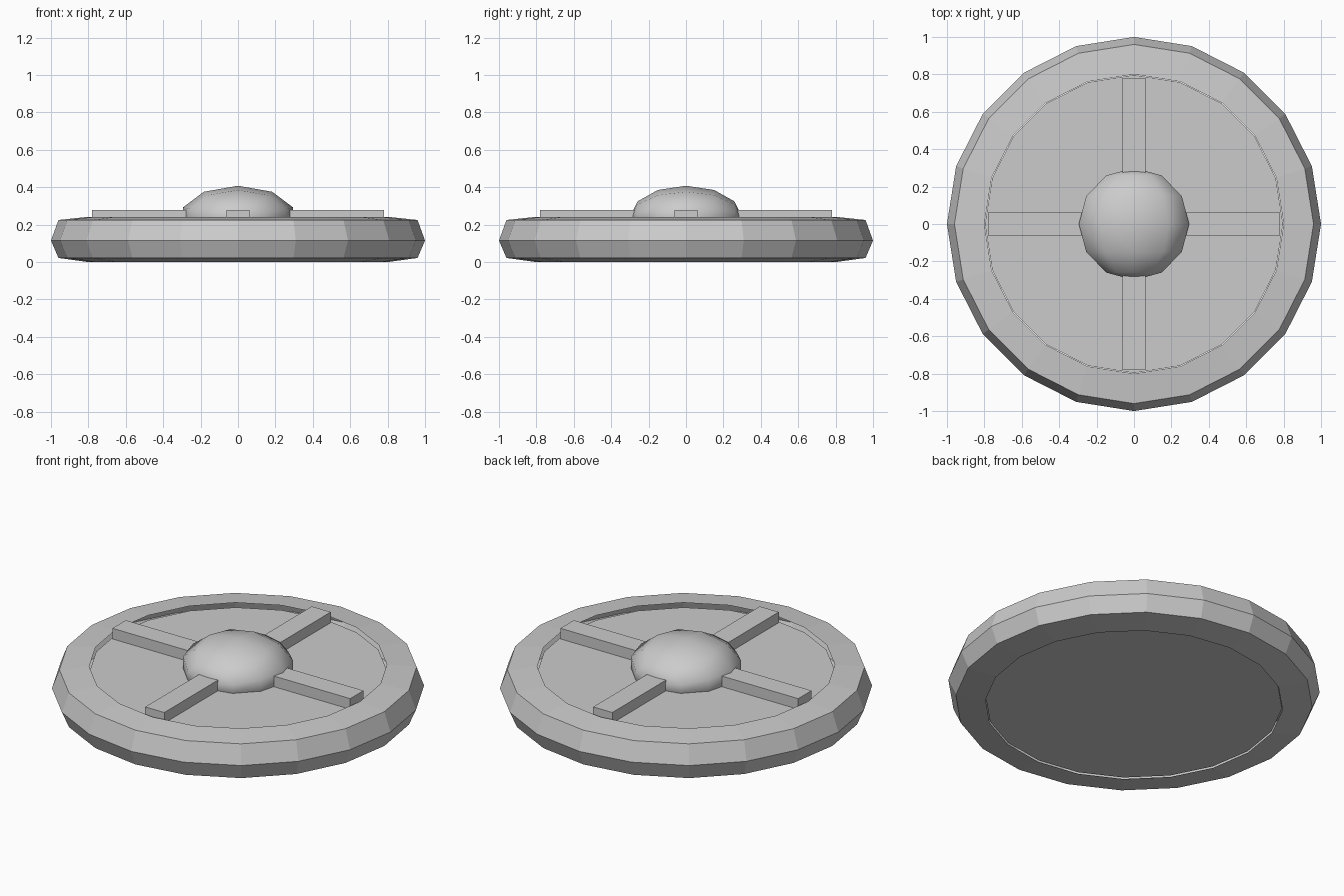
import bpy, bmesh, math
from mathutils import Matrix

if "Cube" in bpy.data.objects:
    bpy.data.objects.remove(bpy.data.objects["Cube"])

grey = bpy.data.materials.new("light_grey")
grey.diffuse_color = (0.6, 0.6, 0.6, 1)
grey.use_nodes = True
grey.node_tree.nodes["Principled BSDF"].inputs["Base Color"].default_value = grey.diffuse_color


def finish(name, bm):
    mesh = bpy.data.meshes.new(name)
    bm.to_mesh(mesh)
    bm.free()
    mesh.materials.append(grey)
    obj = bpy.data.objects.new(name, mesh)
    bpy.context.collection.objects.link(obj)
    return obj


def lathe(name, profile, sides=20):
    """Revolve (radius, height) points into flat-sided bands, bottom to top."""
    bm = bmesh.new()
    rings = []
    for r, z in profile:
        rings.append([bm.verts.new((r * math.cos(2 * math.pi * i / sides),
                                    r * math.sin(2 * math.pi * i / sides), z))
                      for i in range(sides)])
    for a, b in zip(rings, rings[1:]):
        for i in range(sides):
            j = (i + 1) % sides
            bm.faces.new((a[i], a[j], b[j], b[i]))
    return finish(name, bm)


# Hollow outer rim, open towards the middle
lathe("rim", [(0.80, 0.0), (0.96, 0.022), (1.0, 0.115), (0.96, 0.225), (0.80, 0.242)])

# Recessed disc filling the rim
bm = bmesh.new()
bmesh.ops.create_cone(bm, cap_ends=True, segments=20, radius1=0.797, radius2=0.797,
                      depth=0.207, matrix=Matrix.Translation((0, 0, 0.1115)))
# Align disc corners with the rim corners
ang = min(math.atan2(v.co.y, v.co.x) % (math.pi / 10) for v in bm.verts)
bmesh.ops.rotate(bm, verts=bm.verts, matrix=Matrix.Rotation(-ang, 3, 'Z'))
finish("disc", bm)

# Four raised spokes
for k, side in enumerate(("right", "back", "left", "front")):
    bm = bmesh.new()
    bmesh.ops.create_cube(bm, size=1, matrix=Matrix.Rotation(k * math.pi / 2, 4, 'Z')
                          @ Matrix.Translation((0.48, 0, 0.239))
                          @ Matrix.Diagonal((0.60, 0.125, 0.078, 1)))
    finish("spoke_" + side, bm)

# Smooth flattened hub dome, poles along y
bm = bmesh.new()
bmesh.ops.create_uvsphere(bm, u_segments=10, v_segments=6, radius=1)
bmesh.ops.rotate(bm, verts=bm.verts, matrix=Matrix.Rotation(math.pi / 2, 3, 'X'))
top = max(bm.verts, key=lambda v: v.co.z).co
bmesh.ops.rotate(bm, verts=bm.verts, matrix=Matrix.Rotation(-math.atan2(top.x, top.z), 3, 'Y'))
bmesh.ops.transform(bm, verts=bm.verts, matrix=Matrix.Translation((0, 0, 0.24))
                    @ Matrix.Diagonal((0.31, 0.30, 0.168, 1)))
for f in bm.faces:
    f.smooth = True
finish("hub_dome", bm)
